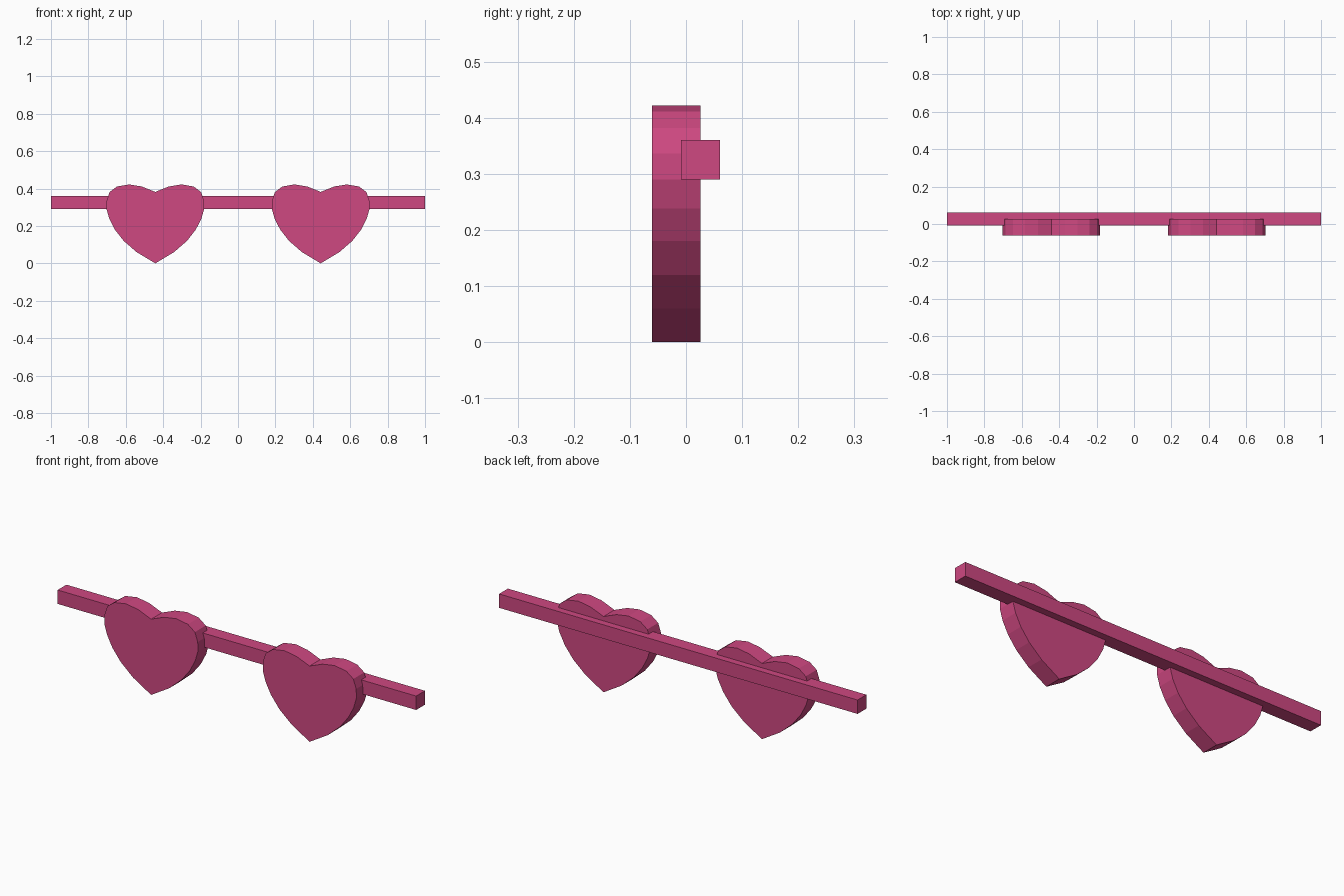
import bpy
import bmesh

if "Cube" in bpy.data.objects:
    bpy.data.objects.remove(bpy.data.objects["Cube"])

mat = bpy.data.materials.new("pink")
mat.diffuse_color = (0.62, 0.065, 0.22, 1)
mat.use_nodes = True
mat.node_tree.nodes["Principled BSDF"].inputs["Base Color"].default_value = mat.diffuse_color

# Right half of the heart outline, bottom tip to top notch (x offset, z)
HALF = [(0, 0), (0.1, 0.06), (0.169, 0.12), (0.216, 0.18), (0.246, 0.238),
        (0.261, 0.29), (0.26, 0.336), (0.244, 0.382), (0.205, 0.411),
        (0.14, 0.422), (0.072, 0.411), (0, 0.382)]
OUTLINE = HALF + [(-x, z) for x, z in HALF[-2:0:-1]]


def prism(name, outline, y0, y1, cx=0):
    """Extrude an x-z outline from y0 to y1."""
    bm = bmesh.new()
    face = bm.faces.new([bm.verts.new((cx + x, y0, z)) for x, z in outline])
    ext = bmesh.ops.extrude_face_region(bm, geom=[face])
    verts = [v for v in ext["geom"] if isinstance(v, bmesh.types.BMVert)]
    bmesh.ops.translate(bm, verts=verts, vec=(0, y1 - y0, 0))
    bmesh.ops.recalc_face_normals(bm, faces=bm.faces)
    mesh = bpy.data.meshes.new(name)
    bm.to_mesh(mesh)
    bm.free()
    mesh.materials.append(mat)
    obj = bpy.data.objects.new(name, mesh)
    bpy.context.collection.objects.link(obj)
    return obj


# Two heart plates
for name, cx in (("heart_left", -0.442), ("heart_right", 0.442)):
    prism(name, OUTLINE, -0.061, 0.026, cx)

# Square bar running behind and partly through the hearts
prism("bar", [(-1, 0.29), (1, 0.29), (1, 0.36), (-1, 0.36)], -0.009, 0.061)
